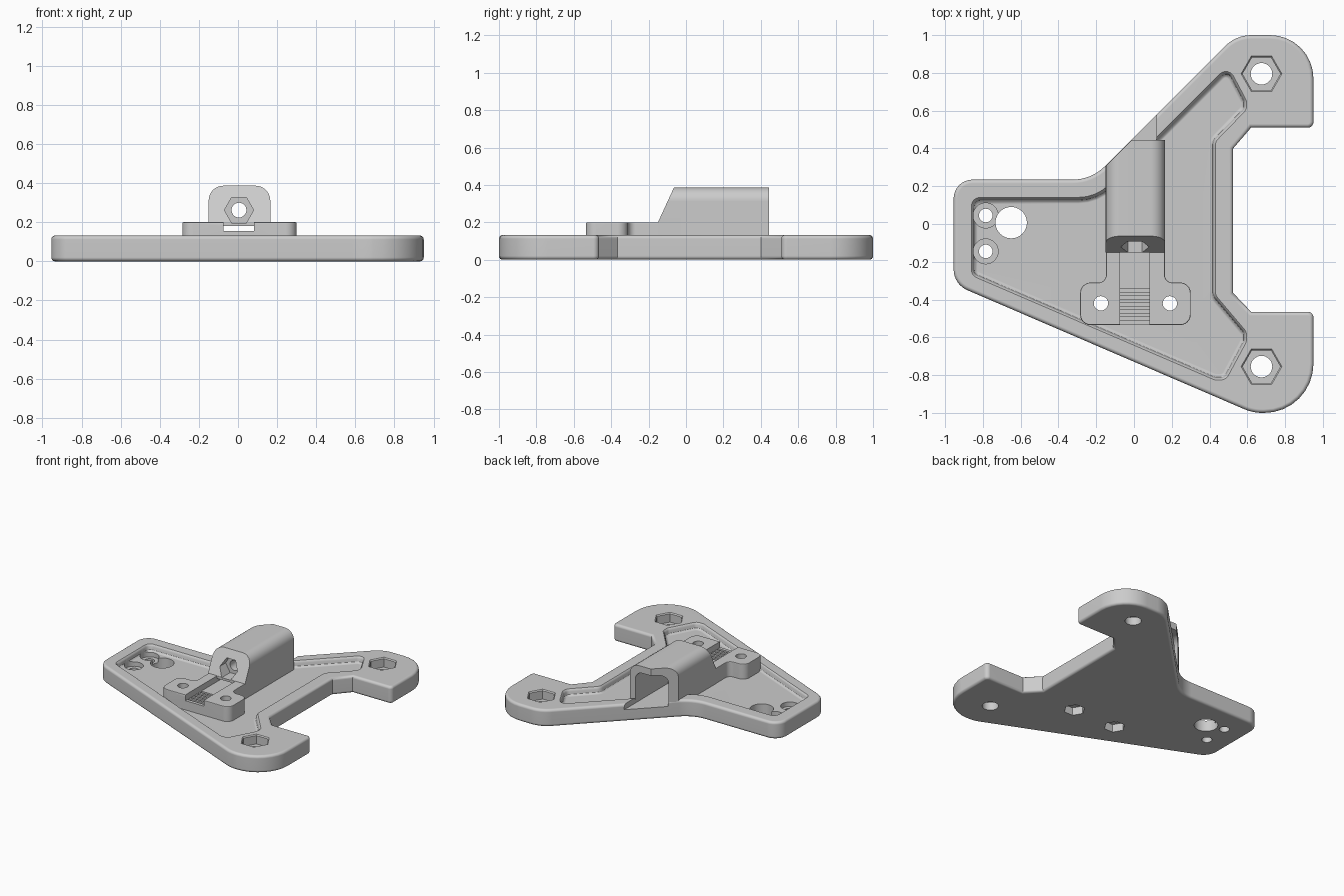
import bpy, bmesh
from math import pi, sin, cos, tan
from mathutils import Vector

old = bpy.data.objects.get("Cube")
if old:
    bpy.data.objects.remove(old, do_unlink=True)

GREY = (0.6, 0.6, 0.6, 1)
grey = bpy.data.materials.new("light_grey")
grey.use_nodes = True
grey.diffuse_color = GREY
grey.node_tree.nodes["Principled BSDF"].inputs["Base Color"].default_value = GREY


def fillet(corners, seg=6):
    """Round each (x, y, radius) corner with an arc."""
    out = []
    for i, c in enumerate(corners):
        p = Vector(c[:2])
        r = c[2] if len(c) > 2 else 0
        if r == 0:
            out.append(p)
            continue
        a = (Vector(corners[i - 1][:2]) - p).normalized()
        b = (Vector(corners[(i + 1) % len(corners)][:2]) - p).normalized()
        half = a.angle(b) / 2
        start = p + a * r / tan(half)
        mid = p + (a + b).normalized() * r / sin(half)
        turn = pi - 2 * half
        if a.x * b.y - a.y * b.x > 0:
            turn = -turn
        arm = start - mid
        for k in range(seg + 1):
            t = turn * k / seg
            out.append(mid + Vector((arm.x * cos(t) - arm.y * sin(t),
                                     arm.x * sin(t) + arm.y * cos(t))))
    return out


def offset(pts, d):
    """Move a counter-clockwise loop outwards by d."""
    res = []
    for i, p in enumerate(pts):
        a = (p - pts[i - 1]).normalized()
        b = (pts[(i + 1) % len(pts)] - p).normalized()
        na, nb = Vector((a.y, -a.x)), Vector((b.y, -b.x))
        res.append(p + (na + nb) * d / (1 + na.dot(nb)))
    return res


def prism(name, pts, layers, axis="z"):
    """Stack offset copies of a loop; layers are (position, offset)."""
    place = {"z": lambda u, v, w: (u, v, w),
             "y": lambda u, v, w: (u, w, v),
             "x": lambda u, v, w: (w, u, v)}[axis]
    bm = bmesh.new()
    loops = [[bm.verts.new(place(q.x, q.y, w)) for q in offset(pts, d)] for w, d in layers]
    n = len(pts)
    for lo, hi in zip(loops, loops[1:]):
        for i in range(n):
            j = (i + 1) % n
            bm.faces.new((lo[i], lo[j], hi[j], hi[i]))
    bm.faces.new(loops[0][::-1])
    bm.faces.new(loops[-1])
    bmesh.ops.recalc_face_normals(bm, faces=bm.faces)
    me = bpy.data.meshes.new(name)
    bm.to_mesh(me)
    bm.free()
    me.materials.append(grey)
    ob = bpy.data.objects.new(name, me)
    bpy.context.collection.objects.link(ob)
    return ob


def ngon(x, y, r, n):
    return [Vector((x + r * cos(2 * pi * i / n), y + r * sin(2 * pi * i / n))) for i in range(n)]


def rect(x0, x1, y0, y1, r=0):
    return fillet([(x0, y0), (x1, y0), (x1, y1, r), (x0, y1, r)])


def combine(target, tool, mode="DIFFERENCE"):
    bpy.context.view_layer.objects.active = target
    mod = target.modifiers.new("combine", "BOOLEAN")
    mod.object, mod.operation, mod.solver = tool, mode, "EXACT"
    bpy.ops.object.modifier_apply(modifier=mod.name)
    bpy.data.objects.remove(tool, do_unlink=True)


def cut(target, pts, lo, hi, axis="z"):
    combine(target, prism("cutter", pts, [(lo, 0), (hi, 0)], axis))


# Base plate with rounded rims
outline = fillet([
    (-0.955, -0.319, 0.12), (0.63, -1, 0.24), (0.95, -1, 0.26), (0.95, -0.465, 0.03),
    (0.62, -0.465), (0.525, -0.365), (0.525, 0.40), (0.62, 0.51), (0.95, 0.51, 0.03),
    (0.95, 1, 0.23), (0.54, 1, 0.2), (-0.225, 0.235, 0.24), (-0.955, 0.235, 0.1)], 8)
R, T = 0.02, 0.132
rim = [(R * (1 - cos(k * pi / 8)), R * (sin(k * pi / 8) - 1)) for k in range(5)]
body = prism("mounting_bracket", outline, rim + [(T - h, d) for h, d in reversed(rim)])

# Sunken floor
floor = fillet([
    (-0.85, -0.265, 0.035), (0.43, -0.815, 0.035), (0.48, -0.815, 0.035), (0.585, -0.62, 0.035),
    (0.585, -0.575, 0.035), (0.42, -0.38, 0.06), (0.42, 0.44, 0.06), (0.585, 0.61, 0.035),
    (0.585, 0.65, 0.035), (0.495, 0.82, 0.035), (-0.195, 0.13, 0.24), (-0.85, 0.13, 0.035)], 4)
combine(body, prism("cutter", floor, [(0.084, -0.022), (0.088, -0.012), (0.096, -0.004),
                                      (0.116, 0), (0.126, 0.004), (0.133, 0.012), (0.15, 0.02)]))

# Arched housing with a sloping front, trimmed along the plate edge
housing = prism("housing", rect(-0.15, 0.165, 0.05, 0.387, 0.075), [(-0.15, 0), (0.445, 0)], "y")
cut(housing, [Vector(p) for p in ((-0.3, 0.2), (-0.15, 0.2), (-0.02, 0.483), (-0.3, 0.483))],
    -0.4, 0.4, "x")
cut(housing, [Vector(p) for p in ((-0.4, 0.057), (0.4, 0.857), (-0.4, 0.857))], 0, 0.6)
combine(body, housing, "UNION")

# T-shaped clamp pad
pad = fillet([(-0.285, -0.535, 0.055), (0.3, -0.535, 0.055), (0.3, -0.31, 0.055),
              (0.163, -0.31, 0.04), (0.163, -0.1), (-0.148, -0.1), (-0.148, -0.31, 0.04),
              (-0.285, -0.31, 0.055)])
combine(body, prism("pad", pad, [(0.04, 0), (0.193, 0), (0.198, -0.002), (0.2, -0.007)]), "UNION")

# Housing cavity, open at the back
cut(body, rect(-0.1, 0.12, 0.09, 0.335, 0.06), 0.05, 0.9, "y")

# Nut recess and bolt hole in the sloping front
cut(body, ngon(0.005, 0.262, 0.075, 6), -0.4, -0.05, "y")
cut(body, ngon(0.005, 0.262, 0.038, 24), -0.1, 0.1, "y")

# Strap channel, slot under the housing, and grip grooves
cut(body, rect(-0.073, 0.083, 0.155, 0.18), -0.6, 0.1, "y")
cut(body, rect(-0.073, 0.083, -0.6, -0.152), 0.156, 0.25)
for k in range(5):
    y = -0.51 + 0.037 * k
    cut(body, rect(-0.073, 0.083, y, y + 0.02), 0.138, 0.17)

# Pad screws with nut recesses underneath
for x in (-0.175, 0.19):
    cut(body, ngon(x, -0.42, 0.038, 24), -0.1, 0.3)
    cut(body, ngon(x, -0.42, 0.075, 6), -0.1, 0.06)

# Arm bolts with hexagonal recesses
for y in (0.795, -0.755):
    hexagon = ngon(0.675, y, 0.1, 6)
    combine(body, prism("cutter", hexagon, [(0.06, 0), (0.124, 0), (0.14, 0.014)]))
    cut(body, ngon(0.675, y, 0.057, 32), -0.1, 0.3)

# Counterbored screws and the large hole at the narrow end
for y in (0.045, -0.145):
    cut(body, ngon(-0.785, y, 0.066, 32), 0.05, 0.3)
    cut(body, ngon(-0.785, y, 0.036, 24), -0.1, 0.3)
cut(body, ngon(-0.65, 0.007, 0.083, 40), -0.1, 0.3)

# Smooth rounded rims, sharp machined edges
bpy.ops.object.select_all(action="DESELECT")
body.select_set(True)
bpy.context.view_layer.objects.active = body
bpy.ops.object.shade_smooth_by_angle(angle=0.5)
weighted = body.modifiers.new("flat_faces", "WEIGHTED_NORMAL")
weighted.keep_sharp = True
